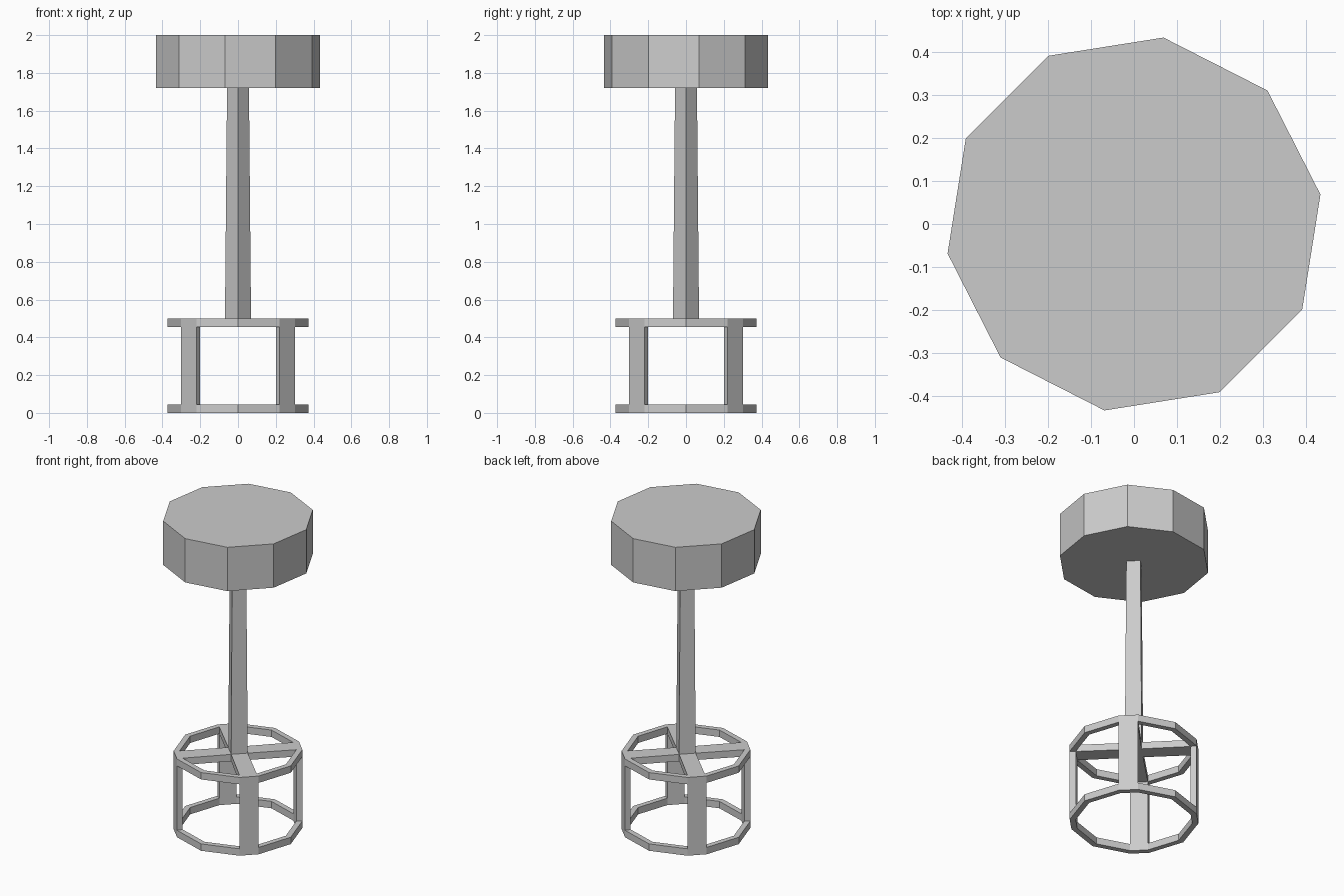
import bpy, bmesh
from math import cos, sin, radians

if "Cube" in bpy.data.objects:
    bpy.data.objects.remove(bpy.data.objects["Cube"])

R_OUT, R_IN = 0.373, 0.338        # foot frame radii
POST_LOW, POST_TOP = 0.069, 0.058 # square post, corners on the axes
RING_H, BASE_H, SEAT_Z, TOP_Z = 0.044, 0.50, 1.72, 2.0


def circle(radius, angles):
    return [(radius * cos(radians(a)), radius * sin(radians(a))) for a in angles]


def build(name, cells):
    """Extrude plan cells (lower outline, upper outline, z0, z1); shared inner faces cancel."""
    faces = {}

    def toggle(points):
        points = [tuple(round(c, 5) for c in p) for p in points]
        key = frozenset(points)
        if key in faces:
            del faces[key]
        else:
            faces[key] = points

    for low, high, z0, z1 in cells:
        lo = [(x, y, z0) for x, y in low]
        hi = [(x, y, z1) for x, y in high]
        toggle(lo[::-1])
        toggle(hi)
        for i in range(len(lo)):
            j = (i + 1) % len(lo)
            toggle([lo[i], lo[j], hi[j], hi[i]])

    bm = bmesh.new()
    verts = {}
    for points in faces.values():
        for p in points:
            if p not in verts:
                verts[p] = bm.verts.new(p)
        bm.faces.new([verts[p] for p in points])
    bmesh.ops.recalc_face_normals(bm, faces=bm.faces[:])
    mesh = bpy.data.meshes.new(name)
    bm.to_mesh(mesh)
    bm.free()
    obj = bpy.data.objects.new(name, mesh)
    bpy.context.collection.objects.link(obj)
    return obj


# Frame plan: corners on the axes, with short flats on the diagonals
angles = [q + a for q in (0, 90, 180, 270) for a in (0, 36.3, 53.7)]
outer, inner = circle(R_OUT, angles), circle(R_IN, angles)
quarter = (0, 90, 180, 270)
post_low, post_top = circle(POST_LOW, quarter), circle(POST_TOP, quarter)
z_leg, z_bar = RING_H, BASE_H - RING_H
cells = []

# Lower and upper rings
for i in range(12):
    j = (i + 1) % 12
    cell = [outer[i], outer[j], inner[j], inner[i]]
    cells += [(cell, cell, 0, z_leg), (cell, cell, z_bar, BASE_H)]

# Legs on the diagonal flats, and crossbars from the post to each leg
for q in range(4):
    a, b = 3 * q + 1, 3 * q + 2
    leg = [outer[a], outer[b], inner[b], inner[a]]
    bar = [inner[a], inner[b], post_low[(q + 1) % 4], post_low[q]]
    cells += [(leg, leg, z_leg, z_bar), (bar, bar, z_bar, BASE_H)]

# Hub and tapered post
cells += [(post_low, post_low, z_bar, BASE_H), (post_low, post_top, BASE_H, SEAT_Z)]
build("foot_frame_and_post", cells)

# Ten-sided seat
seat = circle(0.44, [9 + 36 * i for i in range(10)])
build("seat", [(seat, seat, SEAT_Z, TOP_Z)])
